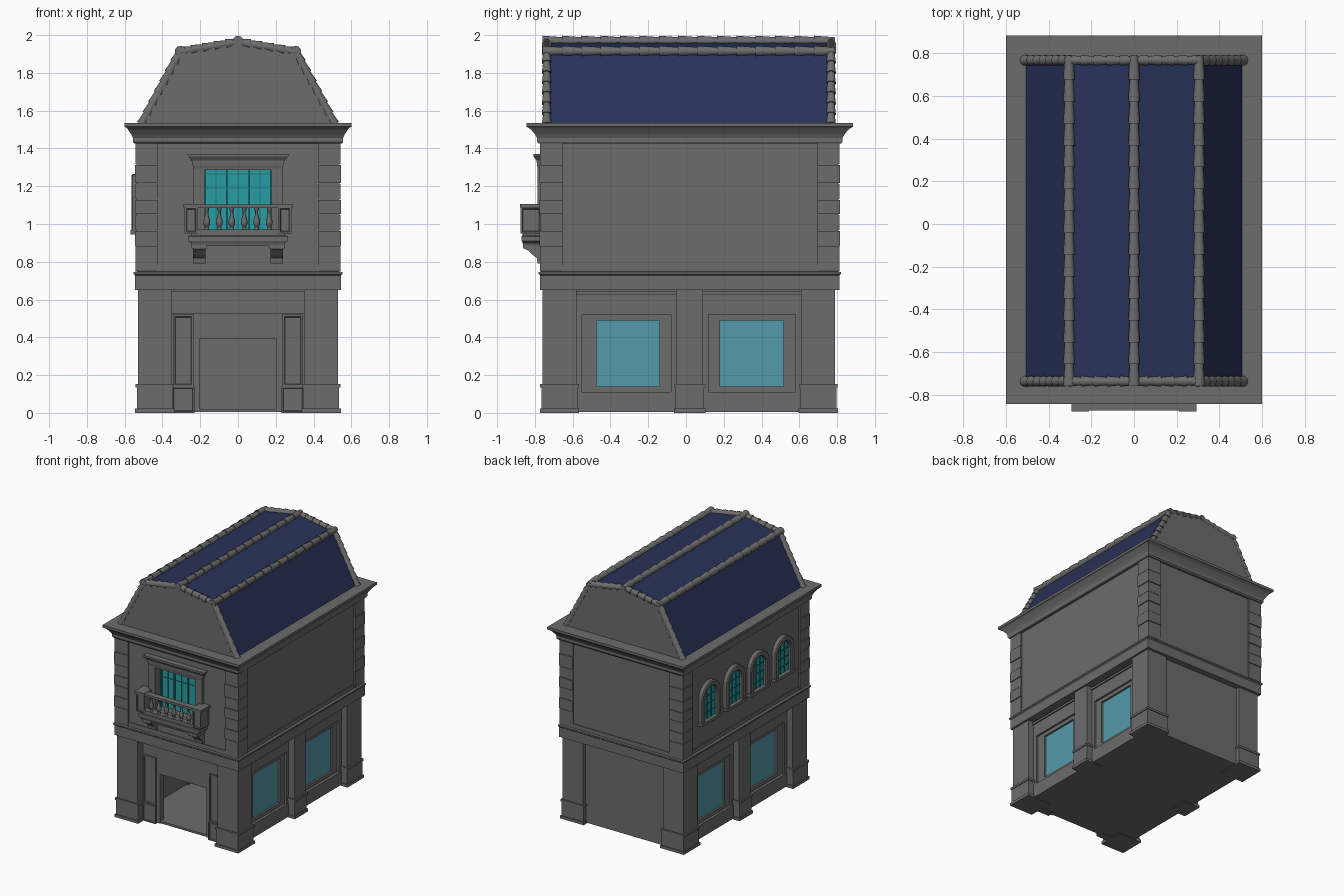
import bpy, bmesh, math
from mathutils import Matrix, Vector

if "Cube" in bpy.data.objects:
    bpy.data.objects.remove(bpy.data.objects["Cube"], do_unlink=True)


def material(name, rgb):
    m = bpy.data.materials.new(name)
    m.use_nodes = True
    m.diffuse_color = (*rgb, 1)
    m.node_tree.nodes["Principled BSDF"].inputs["Base Color"].default_value = (*rgb, 1)
    return m


STONE = material("grey_stone", (0.15, 0.15, 0.15))
ROOF = material("navy_roof", (0.021, 0.032, 0.1))
TEAL = material("teal_glass", (0.02, 0.34, 0.36))
BARS = material("dark_teal_bars", (0.016, 0.2, 0.22))
SHOP = material("pale_blue_glass", (0.09, 0.32, 0.40))
CY = 0.02  # centre of the building body along y


def finish(bm, name, *mats, smooth=False):
    bmesh.ops.recalc_face_normals(bm, faces=bm.faces)
    me = bpy.data.meshes.new(name)
    bm.to_mesh(me)
    bm.free()
    for m in mats:
        me.materials.append(m)
    ob = bpy.data.objects.new(name, me)
    bpy.context.collection.objects.link(ob)
    if smooth:
        bpy.ops.object.select_all(action='DESELECT')
        ob.select_set(True)
        bpy.context.view_layer.objects.active = ob
        bpy.ops.object.shade_smooth_by_angle(angle=math.radians(40))
    return ob


def boxes(name, items, mat=STONE, panel=0):
    """Boxes given as (x0, x1, y0, y1, z0, z1); panel sinks a field in each upright face."""
    bm = bmesh.new()
    for x0, x1, y0, y1, z0, z1 in items:
        mid = Matrix.Translation(((x0 + x1) / 2, (y0 + y1) / 2, (z0 + z1) / 2))
        size = Matrix.Diagonal((abs(x1 - x0), abs(y1 - y0), abs(z1 - z0), 1))
        bmesh.ops.create_cube(bm, size=1, matrix=mid @ size)
    if panel:
        bmesh.ops.recalc_face_normals(bm, faces=bm.faces)
        sides = [f for f in bm.faces if abs(f.normal.z) < 0.5]
        bmesh.ops.inset_individual(bm, faces=sides, thickness=panel, depth=0)
        bmesh.ops.inset_individual(bm, faces=sides, thickness=0.005, depth=-0.008)
    return finish(bm, name, mat)


def stack(name, rings, cy=CY, mat=STONE):
    """Rectangular moulding lofted through (half_x, half_y, z) rings."""
    bm = bmesh.new()
    loops = [[bm.verts.new((sx * hx, cy + sy * hy, z))
              for sx, sy in ((-1, -1), (1, -1), (1, 1), (-1, 1))] for hx, hy, z in rings]
    for a, b in zip(loops, loops[1:]):
        for i in range(4):
            j = (i + 1) % 4
            bm.faces.new((a[i], a[j], b[j], b[i]))
    bm.faces.new(loops[0])
    bm.faces.new(loops[-1])
    return finish(bm, name, mat)


def prism(name, pts, axis, lo, hi, *mats):
    """Extrude a profile along x (points are y, z) or y (points are x, z)."""
    bm = bmesh.new()
    put = (lambda p, t: (t, *p)) if axis == 'x' else (lambda p, t: (p[0], t, p[1]))
    face = bm.faces.new([bm.verts.new(put(p, lo)) for p in pts])
    ext = bmesh.ops.extrude_face_region(bm, geom=[face])['geom']
    shift = Vector(put((0, 0), hi - lo))
    bmesh.ops.translate(bm, vec=shift, verts=[v for v in ext if isinstance(v, bmesh.types.BMVert)])
    return finish(bm, name, *mats)


def tile_run(name, path, step, r=0.024):
    """Overlapping tapered round tiles along a path."""
    bm = bmesh.new()
    for p, q in zip(path, path[1:]):
        p, q = Vector(p), Vector(q)
        n = max(1, round((q - p).length / step))
        turn = (q - p).to_track_quat('Z', 'Y').to_matrix().to_4x4()
        for i in range(n):
            mid = p.lerp(q, (i + 0.5) / n)
            bmesh.ops.create_cone(bm, cap_ends=True, segments=10, radius1=r * 1.2, radius2=r * 0.85,
                                  depth=(q - p).length / n * 1.1,
                                  matrix=Matrix.Translation(mid) @ turn)
    return finish(bm, name, STONE, smooth=True)


# Ground floor: hollow recessed shell with an open doorway
boxes("floor", [(-.46, .46, -.68, .76, .004, .02)])
boxes("back_wall", [(-.5, .5, .72, .762, .004, .66)])
boxes("front_wall", [(s * .21, s * .5, -.675, -.63, .004, .66) for s in (-1, 1)]
      + [(-.21, .21, -.675, -.63, .40, .66)])
boxes("side_walls", [(s * .41, s * .445, -.66, .75, .004, .66) for s in (-1, 1)])

# Corner pilasters and middle piers with plinths
posts = []
for s in (-1, 1):
    posts += [(s * .35, s * .53, -.76, -.58), (s * .35, s * .53, .61, .79), (s * .41, s * .53, -.05, .09)]
boxes("pilasters", [(*p, .14, .66) for p in posts])


def grown(p, d):
    s = math.copysign(1, p[0])
    return (p[0] - s * d, p[1] + s * d, p[2] - d, p[3] + d)


boxes("plinths", [(*grown(p, .006), .02, .135) for p in posts])
boxes("plinth_feet", [(*grown(p, .014), 0, .022) for p in posts])
boxes("plinth_caps", [(*grown(p, .012), .135, .152) for p in posts])

# Shop windows on both sides
for s, side in ((1, "left"), (-1, "right")):
    frame, glass = [], []
    for y0, y1, g0, g1 in ((-.58, -.05, -.475, -.14), (.09, .61, .18, .515)):
        frame += [(s * .43, s * .485, y0, y1, .004, .11),
                  (s * .43, s * .48, y0, y1, .52, .63),
                  (s * .43, s * .49, y0, y1, .625, .642),
                  (s * .43, s * .48, y0, y0 + .03, .11, .52),
                  (s * .43, s * .48, y1 - .03, y1, .11, .52),
                  (s * .43, s * .465, y0 + .03, g0, .11, .52),
                  (s * .43, s * .465, g1, y1 - .03, .11, .52),
                  (s * .43, s * .465, g0, g1, .11, .14),
                  (s * .43, s * .465, g0, g1, .49, .52)]
        glass.append((s * .442, s * .45, g0, g1, .14, .49))
    boxes(side + "_shop_frames", frame)
    boxes(side + "_shop_glass", glass, SHOP)

# Door surround
boxes("door_pilasters", [(s * .235, s * .345, -.70, -.65, .14, .52) for s in (-1, 1)], panel=.015)
boxes("door_pedestals", [(s * .23, s * .35, -.707, -.65, 0, .14) for s in (-1, 1)], panel=.012)
boxes("door_frieze", [(-.35, .35, -.695, -.65, .525, .64), (-.35, .35, -.702, -.65, .63, .645)])
boxes("door_lintel", [(-.235, .235, -.687, -.64, .42, .525)]
      + [(s * .205, s * .235, -.687, -.64, .004, .42) for s in (-1, 1)]
      + [(-.205, .205, -.687, -.64, .395, .42)])

# Floor band, upper storey with a window opening, and cornice
stack("floor_band", [(.545, .792, .65), (.545, .792, .728), (.552, .80, .735),
                     (.552, .80, .745), (.535, .785, .75)])
boxes("upper_walls", [(-.53, .53, -.70, .802, .74, 1.44),
                      (-.53, -.18, -.762, -.70, .74, 1.44), (.18, .53, -.762, -.70, .74, 1.44),
                      (-.18, .18, -.762, -.70, .74, .95), (-.18, .18, -.762, -.70, 1.288, 1.44)])
boxes("wall_skirting", [(-.43, .43, CY - .788, CY + .788, .745, .782),
                        (-.536, .536, -.66, .70, .745, .782)])
stack("cornice", [(.55, .80, 1.425), (.556, .808, 1.435), (.556, .808, 1.455), (.565, .82, 1.475),
                  (.582, .84, 1.50), (.59, .855, 1.51), (.60, .865, 1.515), (.60, .865, 1.535)])

# Corner quoins: shallow blocks on a solid core
core, quoins = [], []
joints = [.75, .88, .965, 1.05, 1.13, 1.215, 1.315, 1.43]
for sx in (-1, 1):
    for sy in (-1, 1):
        inner = CY + sy * .673
        core.append((sx * .427, sx * .538, inner, CY + sy * .788, .75, 1.43))
        for i, (z0, z1) in enumerate(zip(joints, joints[1:])):
            out = .003 * (i % 2)
            quoins.append((sx * .425, sx * (.543 + out), inner, CY + sy * (.793 + out), z0 + .002, z1 - .002))
boxes("quoin_cores", core)
boxes("quoins", quoins)

# Mansard roof with stone gables and round tiles on every edge
right_half = [(.51, 1.53), (.305, 1.912), (0, 1.963)]
outline = right_half + [(-x, z) for x, z in right_half[1::-1]]
roof = prism("roof", outline, 'y', -.755, .785, STONE, ROOF)
for f in roof.data.polygons:
    f.material_index = 0 if abs(f.normal.y) > .5 else 1
for name, x, z in (("ridge", 0, 1.968), ("left_knee", .305, 1.915), ("right_knee", -.305, 1.915)):
    tile_run(name + "_tiles", [(x, -.755, z), (x, .785, z)], .105)
for name, y in (("front", -.738), ("back", .768)):
    for s, side in ((1, "left"), (-1, "right")):
        tile_run(f"{name}_{side}_gable_tiles", [(s * x, y, z) for x, z in right_half], .065, .022)

# Balcony window with hood
boxes("balcony_window_glass", [(-.18, .18, -.707, -.70, .95, 1.288)], TEAL)
boxes("balcony_window_surround", [(s * .178, s * .235, -.785, -.75, .95, 1.30) for s in (-1, 1)]
      + [(-.18, .18, -.785, -.75, 1.285, 1.30)])
stack("balcony_window_hood", [(.235, .03, 1.295), (.24, .034, 1.31), (.245, .036, 1.335),
                              (.262, .05, 1.355), (.267, .052, 1.36), (.267, .052, 1.37)], cy=-.755)
boxes("balcony_window_bars", [(x - .004, x + .004, -.716, -.705, .95, 1.287) for x in (-.174, -.06, .06, .174)]
      + [(x - .002, x + .002, -.712, -.705, .95, 1.287) for x in (-.117, 0, .117)]
      + [(-.18, .18, -.712, -.705, z - .002, z + .002) for z in (1.19, 1.265)], BARS)

# Balcony
stack("balcony_slab", [(.245, .045, .885), (.25, .05, .90), (.265, .055, .91), (.265, .055, .935),
                       (.25, .05, .94), (.25, .05, .955)], cy=-.815)
boxes("balcony_rails", [(-.22, .22, -.87, -.825, .95, .97), (-.22, .22, -.875, -.825, 1.085, 1.103)])
boxes("balcony_end_posts", [(s * .215, s * .282, -.875, -.765, .95, 1.09) for s in (-1, 1)], panel=.012)
boxes("balcony_post_caps", [(s * .21, s * .292, -.88, -.765, 1.088, 1.106) for s in (-1, 1)])
for s, side in ((1, "left"), (-1, "right")):
    prism(side + "_balcony_bracket", [(-.76, .79), (-.785, .79), (-.79, .82), (-.81, .835), (-.835, .86),
                                      (-.855, .868), (-.86, .89), (-.76, .89)], 'x', s * .172, s * .238, STONE)
boxes("bracket_caps", [(s * .165, s * .245, -.862, -.76, .87, .89) for s in (-1, 1)])

# Turned balusters
bm = bmesh.new()
for i in range(6):
    x, y = -.165 + i * .066, -.85
    turned = [(.012, .965), (.012, .978), (.009, .985), (.018, 1.0), (.018, 1.015), (.008, 1.05),
              (.008, 1.07), (.012, 1.075), (.012, 1.09)]
    vs = [bm.verts.new((x + r, y, z)) for r, z in turned]
    es = [bm.edges.new(pair) for pair in zip(vs, vs[1:])]
    bmesh.ops.spin(bm, geom=vs + es, cent=(x, y, 0), axis=(0, 0, 1), angle=math.tau, steps=10)
bmesh.ops.remove_doubles(bm, verts=bm.verts, dist=.0005)
finish(bm, "balusters", STONE, smooth=True)


# Arched windows along the right wall
def arch(y, r, base, spring=1.145, n=12):
    curve = [(y + r * math.cos(math.pi * i / n), spring + r * math.sin(math.pi * i / n)) for i in range(n + 1)]
    return [(y + r, base)] + curve + [(y - r, base)]


for k, y in enumerate((.48, .17, -.13, -.44), 1):
    prism(f"arched_glass_{k}", arch(y, .078, .96), 'x', -.537, -.528, TEAL)
    bm = bmesh.new()
    rims = [[bm.verts.new((x, *p)) for p in arch(y, r, .96)]
            for x, r in ((-.525, .12), (-.558, .12), (-.565, .112), (-.565, .086), (-.556, .076), (-.525, .076))]
    for a, b in zip(rims, rims[1:] + rims[:1]):
        for i in range(len(a) - 1):
            bm.faces.new((a[i], a[i + 1], b[i + 1], b[i]))
    for end in (0, -1):
        bm.faces.new([rim[end] for rim in rims])
    finish(bm, f"arched_frame_{k}", STONE)
    boxes(f"arched_sill_{k}", [(-.568, -.525, y - .125, y + .125, .945, .968)])
    boxes(f"arched_bars_{k}", [(-.543, -.53, y + d - .003, y + d + .003, .96, 1.212) for d in (-.026, .026)]
          + [(-.543, -.53, y - .077, y + .077, z - .003, z + .003) for z in (1.02, 1.085, 1.15)], BARS)
